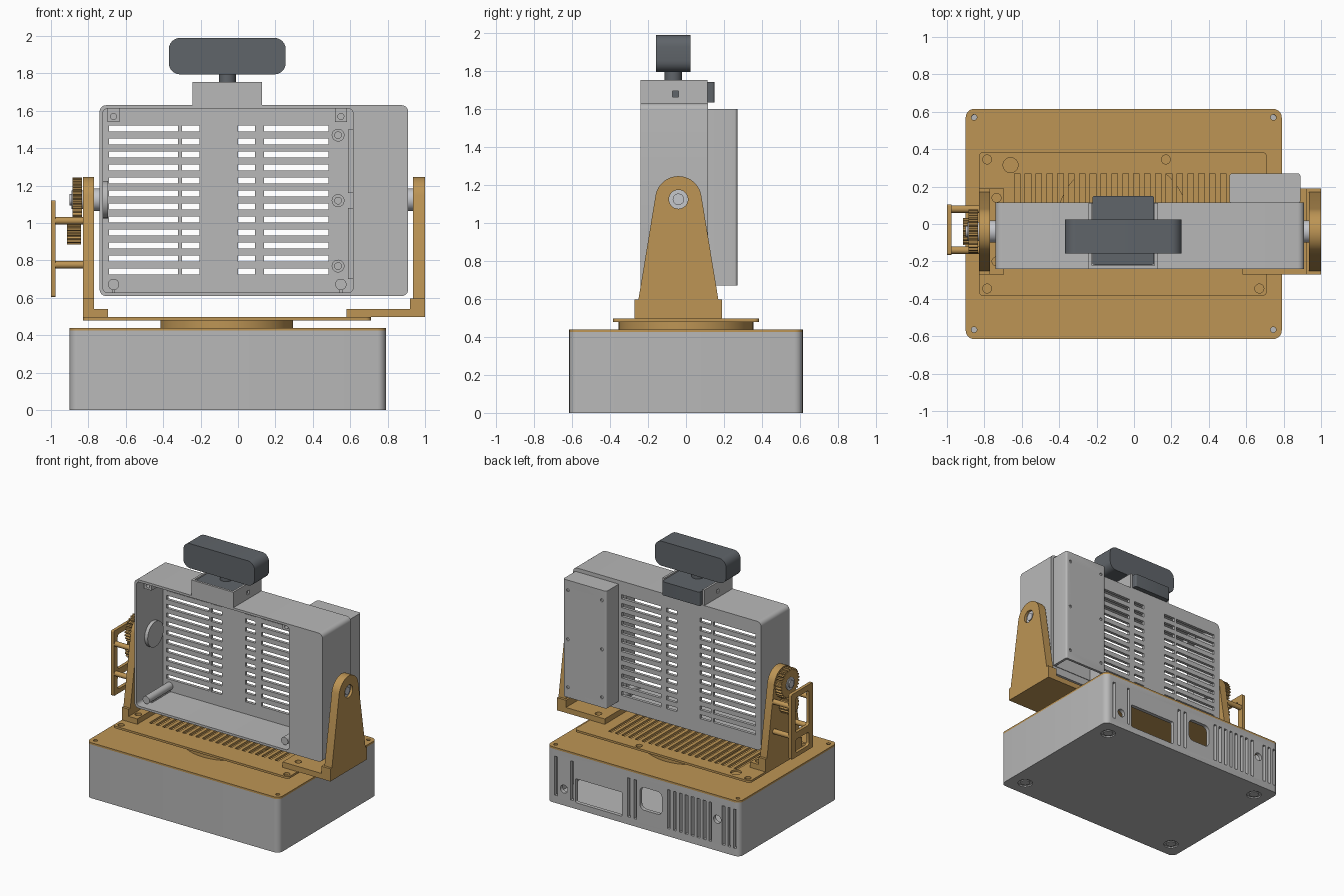
import bpy, bmesh, math
from mathutils import Matrix, Vector

if "Cube" in bpy.data.objects:
    bpy.data.objects.remove(bpy.data.objects["Cube"], do_unlink=True)


def material(name, rgb):
    m = bpy.data.materials.new(name)
    m.use_nodes = True
    m.diffuse_color = (*rgb, 1)
    m.node_tree.nodes["Principled BSDF"].inputs["Base Color"].default_value = (*rgb, 1)
    return m


GREY = material("light grey", (0.48, 0.48, 0.48))
TAN = material("tan", (0.51, 0.30, 0.09))
DARK = material("dark slate", (0.115, 0.128, 0.142))
STEEL = material("steel", (0.56, 0.57, 0.60))
made = []
PIVOT_Y, PIVOT_Z = -0.04, 1.125


# Shape makers: each returns a function that adds one solid to a bmesh
def box(x, y, z, r=0, axis=2):
    def add(bm):
        lo, hi = Vector((x[0], y[0], z[0])), Vector((x[1], y[1], z[1]))
        mat = Matrix.Translation((lo + hi) / 2) @ Matrix.Diagonal((*(hi - lo), 1))
        verts = bmesh.ops.create_cube(bm, size=1, matrix=mat)["verts"]
        if r:
            edges = {e for v in verts for e in v.link_edges}
            along = [e for e in edges
                     if abs((e.verts[0].co - e.verts[1].co).normalized()[axis]) > 0.9]
            bmesh.ops.bevel(bm, geom=along, offset=r, segments=6, profile=0.5, affect='EDGES')
    return add


def cyl(centre, r, length, axis=2, seg=32):
    def add(bm):
        rot = (Matrix.Rotation(math.pi / 2, 4, 'Y'), Matrix.Rotation(math.pi / 2, 4, 'X'),
               Matrix())[axis]
        bmesh.ops.create_cone(bm, cap_ends=True, segments=seg, radius1=r, radius2=r,
                              depth=length, matrix=Matrix.Translation(centre) @ rot)
    return add


def prism(points, x0, x1):
    def add(bm):
        face = bm.faces.new([bm.verts.new((x0, y, z)) for y, z in points])
        ext = bmesh.ops.extrude_face_region(bm, geom=[face])["geom"]
        bmesh.ops.translate(bm, vec=(x1 - x0, 0, 0),
                            verts=[g for g in ext if isinstance(g, bmesh.types.BMVert)])
        bmesh.ops.recalc_face_normals(bm, faces=bm.faces)
    return add


def build(name, shapes, mat):
    bm = bmesh.new()
    for add in shapes:
        add(bm)
    me = bpy.data.meshes.new(name)
    bm.to_mesh(me)
    bm.free()
    ob = bpy.data.objects.new(name, me)
    bpy.context.collection.objects.link(ob)
    if mat:
        me.materials.append(mat)
        made.append(ob)
    return ob


def cut(ob, shapes):
    cutter = build("cutter", shapes, None)
    mod = ob.modifiers.new("cut", 'BOOLEAN')
    mod.operation, mod.solver, mod.object = 'DIFFERENCE', 'EXACT', cutter
    bpy.context.view_layer.update()
    done = ob.evaluated_get(bpy.context.evaluated_depsgraph_get())
    ob.data = bpy.data.meshes.new_from_object(done)
    ob.modifiers.clear()
    bpy.data.objects.remove(cutter, do_unlink=True)


# Base box: hollow, with connector openings in the back wall and foot recesses
base = build("base_box", [box((-0.90, 0.79), (-0.615, 0.615), (0, 0.425), 0.045)], GREY)
cut(base, [box((-0.87, 0.76), (-0.585, 0.585), (0.03, 0.6), 0.02)])
back = (0.55, 0.65)
slot_x = [0.71, 0.57, 0.07, 0.015, -0.76, -0.81, -0.86] + [-0.28 - 0.052 * i for i in range(8)]
openings = [box((x - 0.012, x + 0.012), back, (0.06, 0.37)) for x in slot_x]
openings += [box((0.13, 0.54), back, (0.05, 0.24), 0.01, 1),
             box((-0.22, -0.025), back, (0.15, 0.33), 0.04, 1)]
openings += [cyl((x, 0.6, z), 0.032, 0.1, 1) for x, z in ((0.64, 0.13), (-0.705, 0.25))]
corners = [(x, y) for x in (-0.77, 0.66) for y in (-0.485, 0.485)]
openings += [cyl((x, y, 0), 0.055, 0.02) for x, y in corners]
cut(base, openings)
build("base_feet", [cyl((x, y, 0.007), 0.036, 0.01) for x, y in corners], GREY)

# Lid, turntable and slotted plate
lid = build("base_lid", [box((-0.90, 0.79), (-0.615, 0.615), (0.425, 0.44), 0.045)], TAN)
cut(lid, [cyl((x, y, 0.43), 0.015, 0.1) for x in (-0.855, 0.745) for y in (-0.565, 0.57)])
build("turntable", [cyl((-0.06, 0, 0.46), 0.355, 0.04, seg=64)], TAN)
plate = build("turntable_plate",
              [box((-0.83, 0.71), (-0.385, 0.385), (0.48, 0.497), 0.025)], TAN)
holes = [cyl((x, y, 0.49), 0.024, 0.1)
         for x, y in ((-0.785, 0.345), (0.17, 0.345), (0.67, -0.345), (-0.785, -0.345))]
holes.append(cyl((-0.66, 0.315, 0.49), 0.04, 0.1))
holes += [box((x, x + 0.03), (-0.2, 0.27), (0.45, 0.55))
          for x in [-0.64 + 0.058 * i for i in range(20)]]
cut(plate, holes)

# Pivot brackets with tapered, round-topped uprights
arch = [(-0.25, 0.52), (0.17, 0.52), (0.17, 0.6)]
arch += [(PIVOT_Y + 0.122 * math.cos(a), PIVOT_Z + 0.122 * math.sin(a))
         for a in [math.radians(10 + 8 * i) for i in range(21)]]
arch.append((-0.25, 0.6))
deep = (-0.27, 0.19)
for side, up, foot, block in (("right", (-0.83, -0.77), (-0.83, -0.695), (-0.83, -0.77)),
                              ("left", (0.935, 1.0), (0.58, 1.0), (0.92, 1.0))):
    upright = build(side + "_bracket_upright", [prism(arch, *up)], TAN)
    cut(upright, [cyl((sum(up) / 2, PIVOT_Y, PIVOT_Z), 0.05, 0.2, 0)])
    base_foot = build(side + "_bracket_foot", [box(foot, deep, (0.497, 0.54))], TAN)
    hole_x = -0.735 if side == "right" else 0.67
    cut(base_foot, [cyl((hole_x, y, 0.52), 0.024, 0.1) for y in (-0.2, 0.14)])
    build(side + "_bracket_block", [box(block, deep, (0.54, 0.597))], TAN)

# Pivot shafts
for side, inner, face, outer in (("right", -0.725, -0.77, -0.90), ("left", 0.90, 0.935, 0.99)):
    for part, r, a, b in (("collar", 0.06, inner, face), ("sleeve", 0.05, face, outer * 0.99),
                          ("pin", 0.03, face, outer)):
        build(f"{side}_pivot_{part}",
              [cyl(((a + b) / 2, PIVOT_Y, PIVOT_Z), r, abs(a - b), 0)], STEEL)

# Housing: open-fronted case with louvred back panel
housing = build("housing", [box((-0.74, 0.91), (-0.24, 0.115), (0.61, 1.63), 0.035, 1)], GREY)
cut(housing, [box((-0.722, 0.615), (-0.5, 0.092), (0.628, 1.612), 0.025, 1)])
columns = [(-0.69, -0.32), (-0.30, -0.205), (0, 0.09), (0.14, 0.485)]
cut(housing, [box(c, (0.05, 0.2), (z - 0.016, z + 0.016))
              for c in columns for z in [0.74 + 0.0697 * i for i in range(12)]])
build("housing_pivot_boss", [cyl((-0.71, PIVOT_Y, PIVOT_Z), 0.1, 0.03, 0)], GREY)

# Housing mounts: long lower posts, short upper lugs, screw bosses and side ribs
for x in (-0.665, 0.55):
    tag = "right" if x < 0 else "left"
    build(tag + "_lower_post", [cyl((x, -0.055, 0.672), 0.03, 0.295, 1),
                                box((x - 0.008, x + 0.008), (-0.14, 0.09), (0.625, 0.65))], GREY)
    lug = build(tag + "_upper_lug", [box((x - 0.032, x + 0.032), (-0.18, -0.11), (1.54, 1.615))],
                GREY)
    cut(lug, [cyl((x, -0.17, 1.57), 0.016, 0.08, 1)])
bosses = build("screw_bosses", [cyl((0.535, 0.06, z), 0.034, 0.07, 1)
                                for z in (0.77, 1.12, 1.47)], GREY)
cut(bosses, [cyl((0.535, 0.02, z), 0.018, 0.06, 1) for z in (0.77, 1.12, 1.47)])
build("side_ribs", [box((0.588, 0.62), (0, 0.095), z) for z in ((0.7, 1.08), (1.16, 1.5))], GREY)

# Rear cover, open underneath
cover = build("rear_cover", [box((0.51, 0.89), (0.11, 0.27), (0.67, 1.60), 0.015)], GREY)
cut(cover, [box((0.53, 0.87), (0.12, 0.25), (0.6, 1.58))])
cut(cover, [cyl((x, 0.27, z), 0.012, 0.02, 1)
            for x in (0.55, 0.85) for z in (0.75, 1.13, 1.52)])

# Sensor holder and sensor head on top
holder = build("sensor_holder", [box((-0.242, 0.127), (-0.24, 0.113), (1.62, 1.753))], GREY)
cut(holder, [box((-0.225, 0.11), (-0.222, 0.3), (1.64, 1.9))])
cut(holder, [box((-0.5, 0.5), (-0.07, -0.04), (1.665, 1.695))])
build("sensor_base", [box((-0.223, 0.108), (-0.218, 0.15), (1.635, 1.743), 0.012)], DARK)
build("sensor_neck", [cyl((-0.057, -0.067, 1.77), 0.045, 0.08)], DARK)
build("sensor_head", [box((-0.37, 0.255), (-0.157, 0.025), (1.795, 1.99), 0.06, 1)], DARK)


# Drive gears
def gear(centre_z, r, teeth, x0, x1):
    pts = []
    for i in range(teeth):
        for step, rad in ((0, 0.87), (0.3, 0.87), (0.45, 1), (0.8, 1)):
            a = math.tau * (i + step) / teeth
            pts.append((PIVOT_Y + r * rad * math.cos(a), centre_z + r * rad * math.sin(a)))
    return prism(pts, x0, x1)


build("large_gear", [gear(PIVOT_Z, 0.118, 28, -0.885, -0.835)], TAN)
build("pinion", [gear(0.958, 0.073, 16, -0.915, -0.84)], TAN)

# Motor mount: windowed plate on four standoffs
mount = build("motor_mount", [box((-1.0, -0.975), (-0.165, 0.105), (0.605, 1.12), 0.01, 0)], TAN)
cut(mount, [box((-1.1, -0.9), (-0.115, 0.055), z, 0.02, 0)
            for z in ((0.64, 0.745), (0.80, 1.075))])
build("motor_standoffs", [cyl((-0.90, y, z), 0.02, 0.16, 0, 20)
                          for y in (-0.14, 0.08) for z in (0.777, 1.012)], TAN)

# Smooth rounded faces, keep edges sharp
bpy.ops.object.select_all(action='DESELECT')
for ob in made:
    ob.select_set(True)
bpy.context.view_layer.objects.active = made[0]
bpy.ops.object.shade_smooth_by_angle(angle=math.radians(25))
